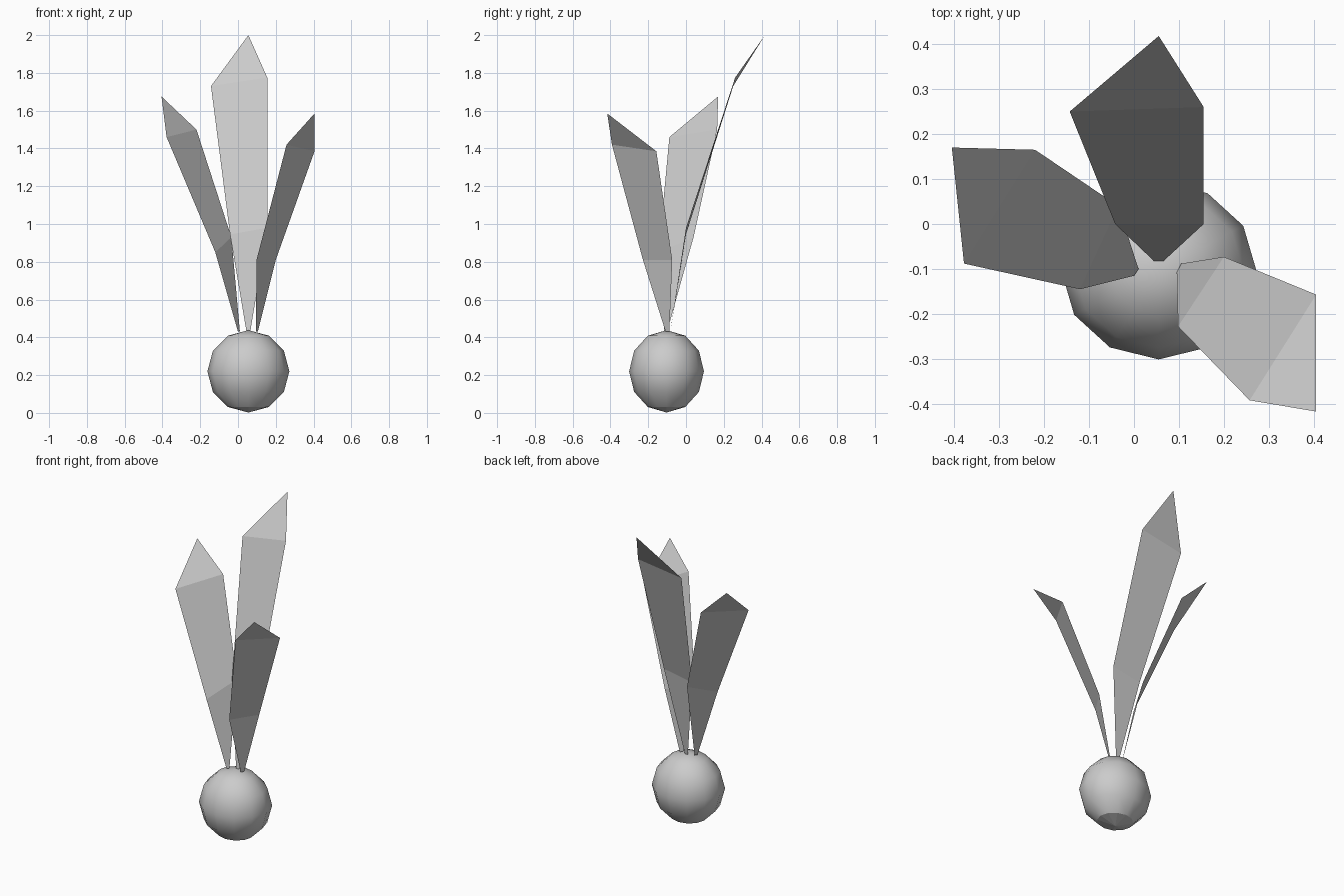
import bpy
import bmesh
from mathutils import Matrix, Vector

default = bpy.data.objects.get("Cube")
if default:
    bpy.data.objects.remove(default, do_unlink=True)

# One plain grey for the whole model
GREY = (0.6, 0.6, 0.6, 1.0)
grey = bpy.data.materials.new("plain_grey")
grey.use_nodes = True
grey.diffuse_color = GREY
grey.node_tree.nodes["Principled BSDF"].inputs["Base Color"].default_value = GREY


def add_object(name, bm):
    mesh = bpy.data.meshes.new(name)
    bm.to_mesh(mesh)
    bm.free()
    mesh.materials.append(grey)
    obj = bpy.data.objects.new(name, mesh)
    bpy.context.collection.objects.link(obj)
    return obj


def add_leaf(name, outline):
    """Thin blade: base pair, right shoulder pair, tip, left shoulder pair."""
    bm = bmesh.new()
    verts = [bm.verts.new(p) for p in outline]
    base_a, base_b, mid_b, top_b, tip, top_a, mid_a = verts
    bm.faces.new((base_a, base_b, mid_b, mid_a))
    bm.faces.new((mid_a, mid_b, top_b, top_a))
    bm.faces.new((top_a, top_b, tip))
    add_object(name, bm)


# Bulb: coarse ball, soft sides and a crisp bottom cap
bm = bmesh.new()
bmesh.ops.create_uvsphere(bm, u_segments=12, v_segments=6, radius=1)
for face in bm.faces:
    face.smooth = face.calc_center_median().z > -0.88
bm.transform(Matrix.Translation((0.055, -0.103, 0.22))
             @ Matrix.Diagonal(Vector((0.217, 0.198, 0.218, 1))))
add_object("bulb", bm)

# Three leaves fanning out of the top
add_leaf("back_leaf", [
    (0.045, -0.083, 0.43), (0.065, -0.083, 0.43), (0.155, 0, 0.98),
    (0.155, 0.26, 1.775), (0.055, 0.418, 2.0), (-0.143, 0.25, 1.73),
    (-0.042, 0, 0.945)])
add_leaf("right_leaf", [
    (0, -0.115, 0.43), (0.01, -0.1, 0.43), (-0.035, 0.04, 0.93),
    (-0.22, 0.165, 1.5), (-0.405, 0.17, 1.675), (-0.378, -0.088, 1.46),
    (-0.12, -0.145, 0.85)])
add_leaf("left_leaf", [
    (0.095, -0.108, 0.43), (0.105, -0.088, 0.43), (0.2, -0.073, 0.81),
    (0.405, -0.157, 1.385), (0.405, -0.417, 1.585), (0.257, -0.392, 1.42),
    (0.098, -0.228, 0.81)])
